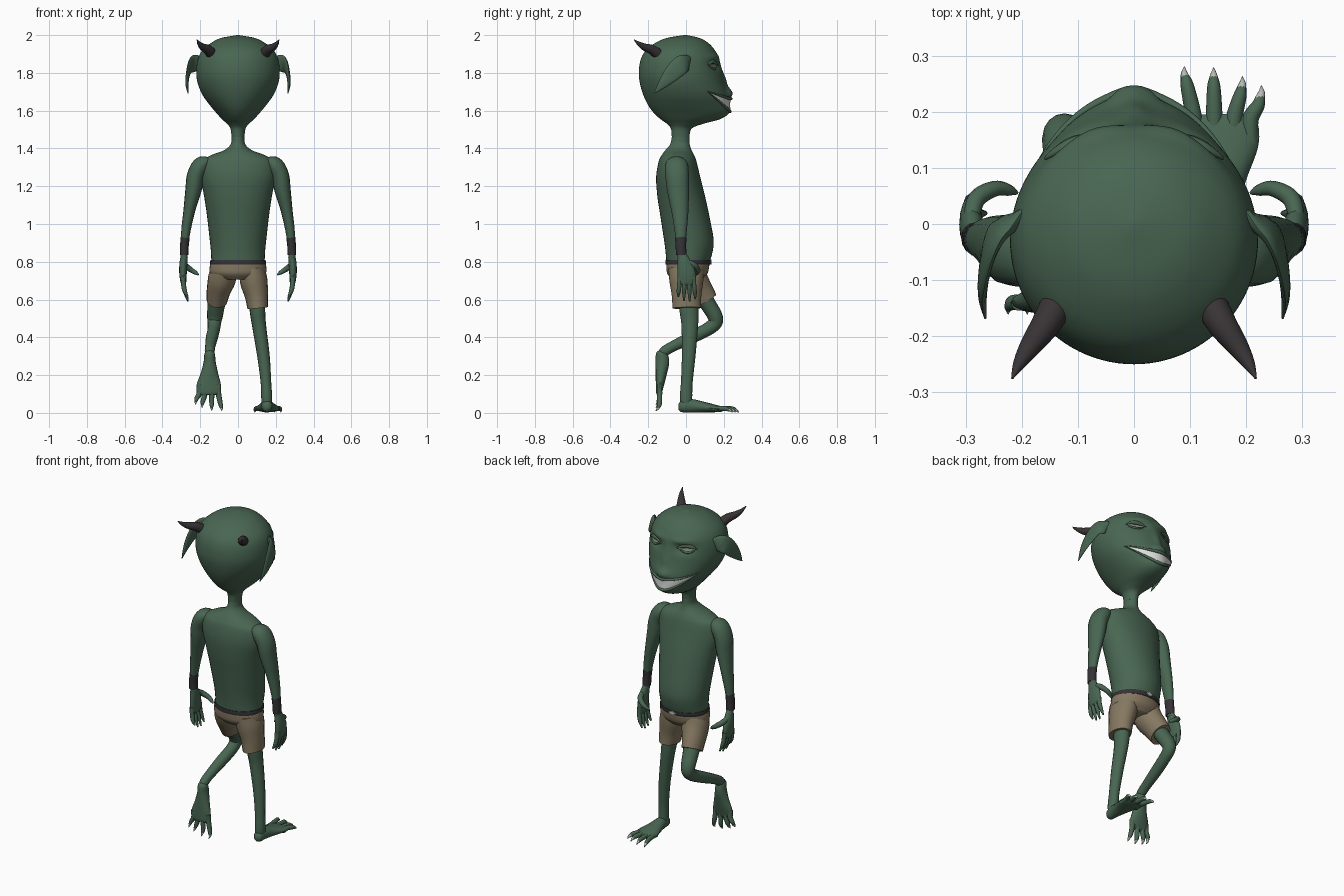
import bpy, bmesh, math
from mathutils import Vector as V


def material(name, r, g, b):
    m = bpy.data.materials.new(name)
    m.diffuse_color = (r, g, b, 1)
    return m


SKIN = material("green skin", .066, .132, .084)
CLOTH = material("tan cloth", .235, .19, .12)
DARK = material("dark leather", .035, .032, .035)
HORN = material("dark horn", .04, .034, .036)
TEETH = material("white teeth", .75, .75, .74)
CLAW = material("pale claw", .48, .5, .47)
EYE = material("grey eye", .2, .25, .18)
METAL = material("buckle metal", .5, .5, .5)


def spline(pts, n=5):
    """Catmull-Rom samples through tuples of any length"""
    out = []
    for i in range(len(pts) - 1):
        p0, p1, p2, p3 = pts[max(i - 1, 0)], pts[i], pts[i + 1], pts[min(i + 2, len(pts) - 1)]
        for k in range(n):
            t = k / n
            out.append([.5 * (2 * b + (c - a) * t + (2 * a - 5 * b + 4 * c - d) * t * t
                              + (3 * b - a - 3 * c + d) * t ** 3) for a, b, c, d in zip(p0, p1, p2, p3)])
    return out + [list(pts[-1])]


def skin_rings(name, rings, mat, closed=True):
    """Bridge rows of points with quads, capping the ends of closed shapes"""
    bm = bmesh.new()
    vs = [[bm.verts.new(p) for p in r] for r in rings]
    n = len(vs[0])
    for a, b in zip(vs, vs[1:]):
        for i in range(n if closed else n - 1):
            j = (i + 1) % n
            bm.faces.new((a[i], a[j], b[j], b[i]))
    if closed:
        bm.faces.new(vs[0][::-1])
        bm.faces.new(vs[-1])
    bmesh.ops.recalc_face_normals(bm, faces=bm.faces)
    me = bpy.data.meshes.new(name)
    bm.to_mesh(me)
    bm.free()
    me.materials.append(mat)
    ob = bpy.data.objects.new(name, me)
    bpy.context.collection.objects.link(ob)
    bpy.ops.object.select_all(action='DESELECT')
    ob.select_set(True)
    bpy.context.view_layer.objects.active = ob
    bpy.ops.object.shade_smooth_by_angle(angle=math.radians(50))
    return ob


def tube(name, pts, mat, ref=(0, 1, 0), sides=16, n=5):
    """Sweep an ellipse; points are (x, y, z, half width, half depth along ref)"""
    s = spline(pts, n)
    c = [V(p[:3]) for p in s]
    rings = []
    for i, p in enumerate(s):
        t = (c[min(i + 1, len(c) - 1)] - c[max(i - 1, 0)]).normalized()
        side = V(ref).cross(t).normalized()
        up = t.cross(side)
        rings.append([c[i] + side * max(p[3], .001) * math.cos(a) + up * max(p[4], .001) * math.sin(a)
                      for a in [2 * math.pi * k / sides for k in range(sides)]])
    return skin_rings(name, rings, mat)


def loft(name, rows, mat, sides=40):
    """Horizontal ellipses; rows are (z, back y, front y, half width)"""
    return skin_rings(name, [[(w * math.sin(a), (b + f) / 2 + (f - b) / 2 * math.cos(a), z)
                              for a in [2 * math.pi * k / sides for k in range(sides)]]
                             for z, b, f, w in spline(rows)], mat)


# ---- head: profile rows plus nose bump and eye sockets
HEAD = spline([(1.46, -.075, .018, .034), (1.505, -.08, .03, .04), (1.53, -.10, .09, .058),
               (1.555, -.135, .18, .085), (1.585, -.168, .226, .112), (1.625, -.198, .231, .146),
               (1.68, -.225, .226, .186), (1.74, -.243, .207, .212), (1.80, -.25, .192, .221),
               (1.87, -.24, .176, .213), (1.92, -.212, .153, .188), (1.96, -.16, .116, .14),
               (1.985, -.10, .07, .088), (2.0, -.012, .004, .005)], 5)


def head_point(t, z, off=0):
    """Point on the head at angle t from the face direction"""
    i = 0
    while i < len(HEAD) - 2 and HEAD[i + 1][0] < z:
        i += 1
    a, b = HEAD[i], HEAD[i + 1]
    f = (z - a[0]) / (b[0] - a[0])
    yb, yf, w = [a[k] + (b[k] - a[k]) * f for k in (1, 2, 3)]
    x, y = w * math.sin(t), (yb + yf) / 2 + (yf - yb) / 2 * math.cos(t)
    if math.cos(t) > 0:
        g = lambda cx, cz, sx, sz: math.exp(-((abs(x) - cx) / sx) ** 2 - ((z - cz) / sz) ** 2)
        y += .022 * g(0, 1.695, .03, .028) + .012 * g(0, 1.76, .022, .05)      # nose and bridge
        y += .01 * g(.028, 1.69, .016, .016) + .012 * g(.08, 1.885, .06, .016)  # nostrils, brows
        y -= .022 * g(.095, 1.84, .045, .024)                                   # sockets
    return V((x + off * math.sin(t), y + off * math.cos(t), z))


skin_rings("head", [[head_point(2 * math.pi * k / 96, r[0]) for k in range(96)] for r in HEAD], SKIN)


def face_strip(name, t0, t1, lo, hi, off, mat, n=32):
    """Curved plate lying on the head between two height curves of s in -1..1"""
    rings = []
    for k in range(n + 1):
        s = -1 + 2 * k / n
        t = math.radians((t0 + t1) / 2 + (t1 - t0) / 2 * s)
        rings.append([head_point(t, lo(s) + (hi(s) - lo(s)) * j / 6, off) for j in range(7)])
    skin_rings(name, rings, mat, closed=False)


def face_ridge(name, t0, t1, h, r, off):
    """Thin fold of skin lying on the head"""
    pts = []
    for k in range(17):
        s = -1 + k / 8
        p = head_point(math.radians((t0 + t1) / 2 + (t1 - t0) / 2 * s), h(s), off)
        rr = r * (1 - .8 * s * s)
        pts.append((*p, rr, rr))
    tube(name, pts, SKIN, ref=(0, 0, 1), sides=8, n=2)


# ---- grin
mouth_top = lambda s: 1.664 + .038 * s * s
mouth_low = lambda s: 1.596 + .104 * s * s
face_strip("teeth", -56, 56, mouth_low, mouth_top, .003, TEETH)
face_ridge("upper_lip", -58, 58, mouth_top, .009, .002)
face_ridge("lower_lip", -58, 58, mouth_low, .009, .002)

# ---- eyes, ears and horns
for m, side in ((1, "right"), (-1, "left")):
    lid = lambda s: 1.842 + .017 * (1 - s * s)
    low = lambda s: 1.842 - .02 * (1 - s * s)
    face_strip(side + "_eye", m * 17, m * 42, low, lid, .004, EYE, 12)
    face_ridge(side + "_upper_lid", m * 14, m * 46, lid, .011, .003)
    face_ridge(side + "_lower_lid", m * 16, m * 44, low, .007, .002)
    tube(side + "_ear", [(m * .18, .01, 1.85, .03, .016), (m * .222, 0, 1.852, .045, .016),
                         (m * .252, -.03, 1.838, .05, .012), (m * .266, -.08, 1.79, .042, .01),
                         (m * .27, -.125, 1.74, .024, .008), (m * .265, -.168, 1.692, .002, .002)],
         SKIN, ref=(1, 0, 0))
    tube(side + "_horn", [(m * .135, -.14, 1.895, .03, .03), (m * .158, -.18, 1.922, .026, .026),
                          (m * .186, -.22, 1.937, .019, .019), (m * .205, -.25, 1.955, .011, .011),
                          (m * .217, -.275, 1.976, .002, .002)], HORN, ref=(0, 0, 1))

# ---- torso with neck
loft("torso", [(1.52, -.07, .015, .034), (1.46, -.075, .018, .034), (1.42, -.085, .02, .04),
               (1.39, -.11, .03, .075), (1.365, -.128, .043, .14), (1.33, -.145, .056, .19),
               (1.25, -.158, .075, .198), (1.15, -.152, .1, .18), (1.05, -.137, .122, .165),
               (.92, -.117, .146, .15), (.85, -.108, .14, .143), (.79, -.103, .122, .141)], SKIN)

# ---- arms, cuffs and hands
for m, side in ((1, "right"), (-1, "left")):
    tube(side + "_arm", [(m * .15, -.05, 1.335, .02, .04), (m * .19, -.05, 1.315, .045, .06),
                         (m * .222, -.047, 1.26, .047, .062), (m * .236, -.042, 1.18, .043, .058),
                         (m * .258, -.032, 1.07, .031, .045), (m * .275, -.028, .97, .025, .033),
                         (m * .284, -.027, .88, .019, .024), (m * .285, -.02, .82, .019, .025)], SKIN)
    tube(side + "_cuff", [(m * .28, -.028, .928, .024, .03), (m * .284, -.027, .88, .023, .028),
                          (m * .285, -.025, .836, .023, .028)], DARK)
    tube(side + "_palm", [(m * .285, -.022, .84, .017, .022), (m * .289, -.008, .79, .021, .038),
                          (m * .291, .002, .74, .02, .048), (m * .289, .003, .69, .015, .047),
                          (m * .287, .003, .677, .008, .035)], SKIN)
    for i, tip in enumerate((.615, .594, .59, .603)):
        y = -.034 + .025 * i
        tube(side + "_finger", [(m * .29, y, .72, .013, .012), (m * .288, y * 1.05, .675, .013, .012),
                                (m * .28, y * 1.15, .64, .011, .011), (m * .265, y * 1.2, tip, .004, .004)],
             SKIN, sides=10)
    tube(side + "_thumb", [(m * .29, .01, .80, .014, .014), (m * .28, .045, .78, .016, .016),
                           (m * .248, .063, .757, .014, .014), (m * .222, .06, .74, .01, .01),
                           (m * .208, .055, .73, .003, .003)], SKIN, ref=(0, 0, 1), sides=10)

# ---- shorts, belt and buckle
loft("shorts_hips", [(.80, -.104, .124, .144), (.77, -.104, .122, .15), (.735, -.098, .112, .145),
                     (.705, -.07, .085, .10)], CLOTH)
tube("right_shorts_leg", [(.075, .002, .765, .065, .095), (.083, .002, .70, .073, .09),
                          (.098, .003, .62, .062, .078), (.105, .004, .555, .055, .076)], CLOTH)
tube("left_shorts_leg", [(-.075, .01, .765, .065, .09), (-.085, .03, .71, .074, .085),
                         (-.102, .066, .65, .064, .076), (-.112, .1, .592, .055, .07)], CLOTH)
loft("belt", [(.785, -.108, .127, .147), (.797, -.109, .131, .148), (.81, -.108, .131, .146)], DARK)
tube("buckle", [(0, .125, .798, .028, .013), (0, .136, .798, .028, .013)], METAL, ref=(0, 0, 1), sides=4)

# ---- legs
tube("right_leg", [(.095, .01, .66, .045, .055), (.103, .016, .54, .041, .05),
                   (.112, .02, .46, .037, .044), (.135, .014, .30, .033, .036),
                   (.148, .004, .16, .028, .031), (.152, 0, .08, .029, .033), (.152, .002, .035, .026, .03)], SKIN)
tube("left_leg", [(-.1, .06, .67, .045, .055), (-.115, .12, .57, .042, .046), (-.122, .152, .515, .04, .042),
                  (-.125, .155, .478, .038, .036), (-.128, .115, .443, .035, .033),
                  (-.138, .03, .40, .033, .032), (-.147, -.07, .352, .028, .027),
                  (-.15, -.115, .325, .027, .026), (-.15, -.13, .31, .02, .02)], SKIN, ref=(1, 0, 0))


# ---- feet: local axes are across, along and up
def foot(side, m, origin, along, up):
    def place(rows):
        return [(*(V(origin) + V((m * u, 0, 0)) + V(along) * v + V(up) * w), a, b) for u, v, w, a, b in rows]
    tube(side + "_foot", place([(0, -.04, .034, .012, .014), (0, -.025, .034, .027, .03), (0, .02, .038, .032, .036),
                                (.001, .08, .032, .046, .03), (.004, .14, .025, .064, .022),
                                (.006, .18, .02, .062, .016), (.006, .195, .018, .045, .01)]), SKIN, ref=up)
    for base, tip, end in ((-.046, -.063, .28), (-.01, -.011, .278), (.025, .04, .262), (.054, .074, .246)):
        mid = base + (tip - base) * .7
        tube(side + "_toe", place([(base, .14, .022, .015, .014), (base, .185, .024, .015, .014),
                                   (mid, end - .035, .022, .012, .013), (tip, end - .015, .013, .007, .007)]),
             SKIN, ref=up, sides=10)
        tube(side + "_claw", place([(mid, end - .03, .022, .009, .008), (tip, end - .014, .015, .007, .007),
                                    (tip, end, .003, .001, .002)]), CLAW, ref=up, sides=8)


foot("right", 1, (.153, 0, 0), (0, 1, 0), (0, 0, 1))
foot("left", -1, (-.15, -.163, .29), (0, 0, -1), (0, 1, 0))
